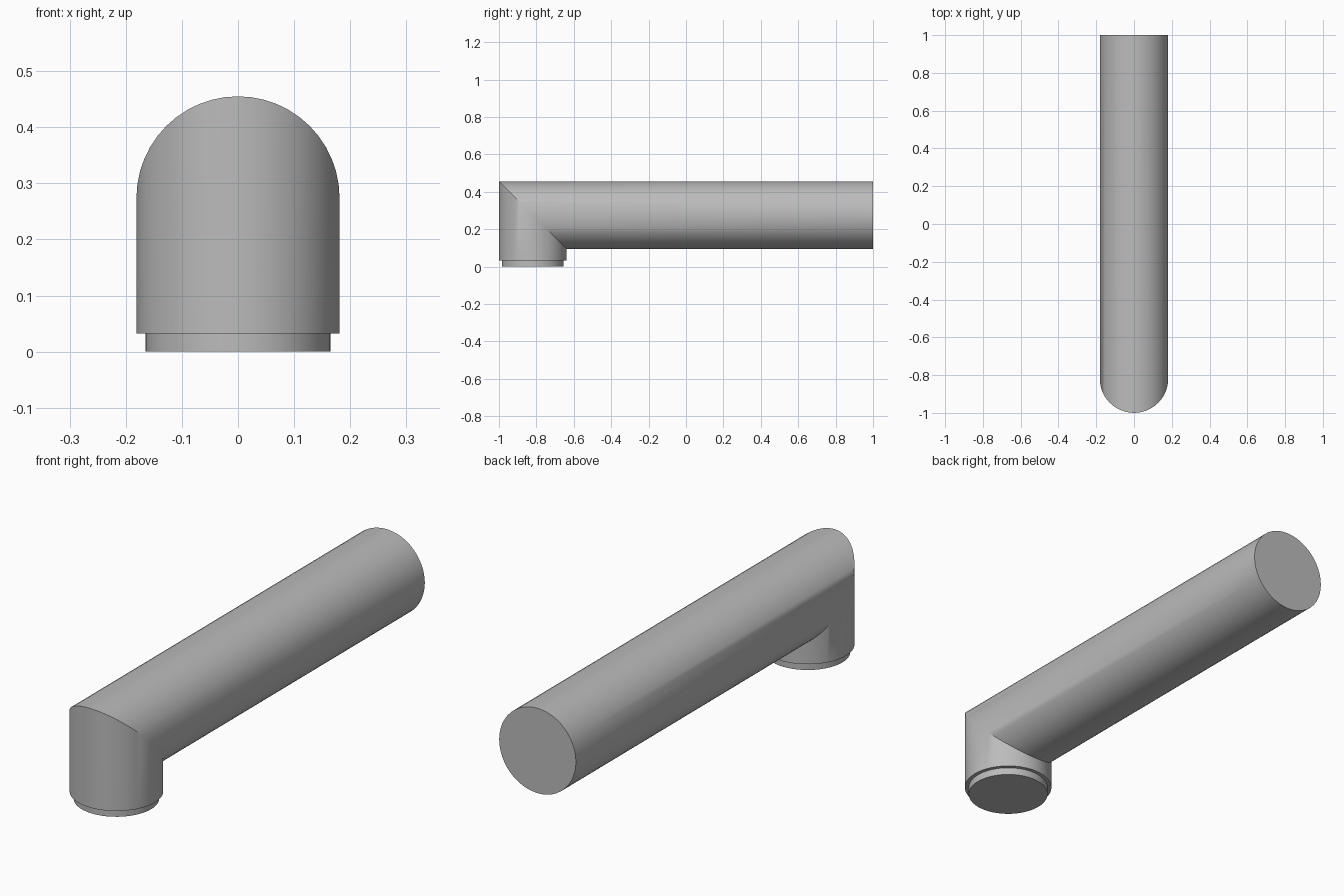
import bpy
import bmesh
from math import cos, sin, tau

cube = bpy.data.objects.get("Cube")
if cube:
    bpy.data.objects.remove(cube, do_unlink=True)

SIDES = 48
RADIUS = 0.181
AXIS_Y = -1 + RADIUS      # axis of the upright leg
AXIS_Z = 0.455 - RADIUS   # axis of the long pipe
COLLAR_TOP = 0.032

grey = bpy.data.materials.new("plain grey")
grey.use_nodes = True
colour = (0.5, 0.5, 0.5, 1)
grey.diffuse_color = colour
grey.node_tree.nodes["Principled BSDF"].inputs["Base Color"].default_value = colour


def loft(name, radius, stations):
    """Skin circular sections; each station maps a section offset to (y, z)."""
    bm = bmesh.new()
    rings = []
    for place in stations:
        ring = []
        for i in range(SIDES):
            a = tau * i / SIDES
            ring.append(bm.verts.new((radius * cos(a), *place(radius * sin(a)))))
        rings.append(ring)
    for low, high in zip(rings, rings[1:]):
        for i in range(SIDES):
            j = (i + 1) % SIDES
            bm.faces.new((low[i], low[j], high[j], high[i]))
    bm.faces.new(rings[0][::-1])
    bm.faces.new(rings[-1])
    bmesh.ops.recalc_face_normals(bm, faces=bm.faces[:])
    mesh = bpy.data.meshes.new(name)
    bm.to_mesh(mesh)
    bm.free()
    mesh.materials.append(grey)
    obj = bpy.data.objects.new(name, mesh)
    bpy.context.collection.objects.link(obj)
    bpy.ops.object.select_all(action='DESELECT')
    obj.select_set(True)
    bpy.context.view_layer.objects.active = obj
    bpy.ops.object.shade_smooth_by_angle(angle=tau / 12)
    return obj


# Upright leg and long pipe, joined at a 45 degree mitre
loft("mitred_pipe", RADIUS, [
    lambda s: (AXIS_Y + s, COLLAR_TOP),
    lambda s: (AXIS_Y + s, AXIS_Z - s),
    lambda s: (1, AXIS_Z - s),
])

# Narrower collar under the leg
loft("base_collar", 0.165, [
    lambda s: (AXIS_Y + s, 0),
    lambda s: (AXIS_Y + s, COLLAR_TOP),
])
